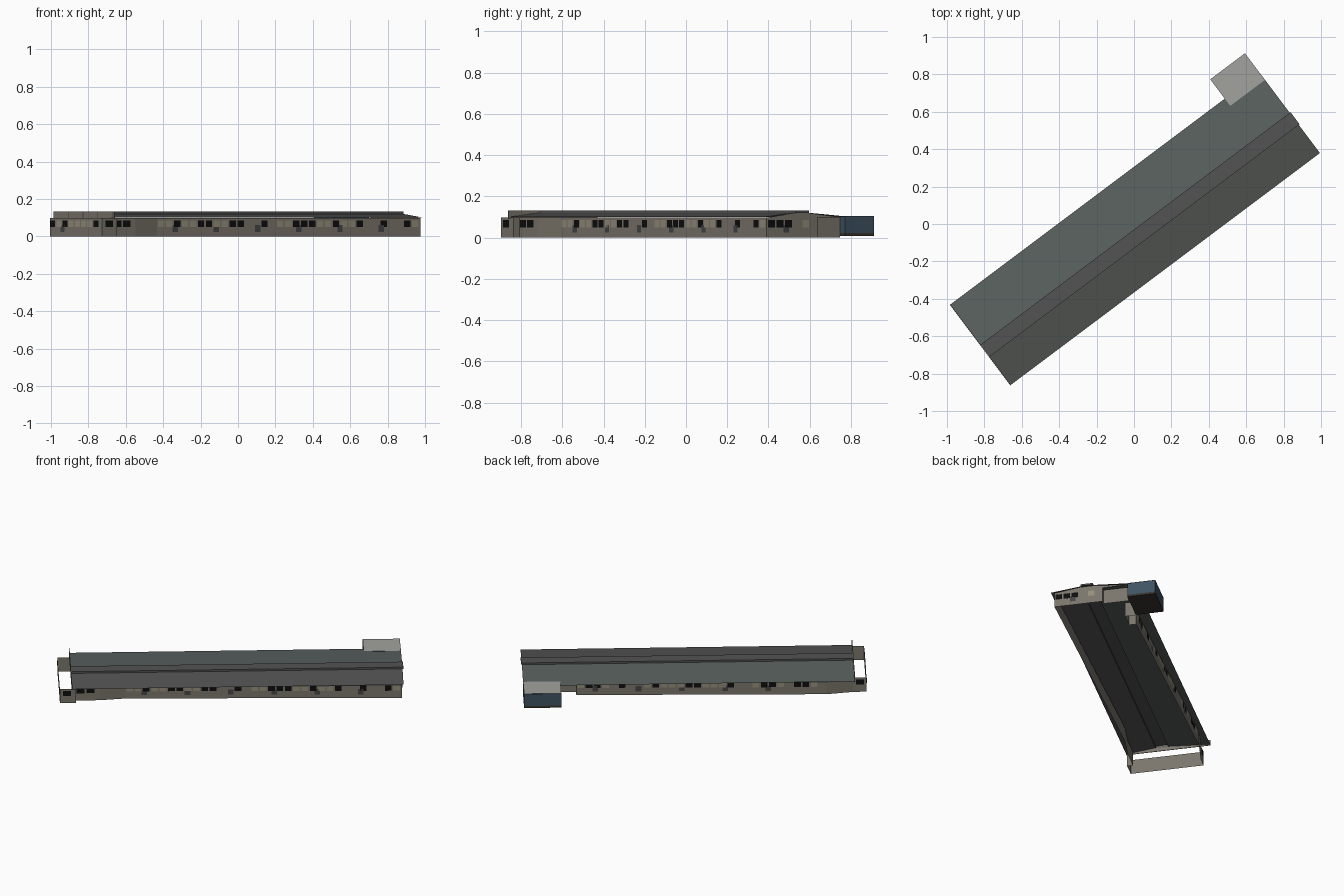
import bpy, random
from mathutils import Vector

if "Cube" in bpy.data.objects:
    bpy.data.objects.remove(bpy.data.objects["Cube"])

random.seed(4)


def mat(name, r, g, b):
    m = bpy.data.materials.new(name)
    m.diffuse_color = (r, g, b, 1)
    m.use_nodes = True
    m.node_tree.nodes["Principled BSDF"].inputs["Base Color"].default_value = m.diffuse_color
    return m


WALL = mat("wall_beige", .20, .18, .15)
GREEN = mat("roof_grey_green", .10, .12, .115)
DARK = mat("roof_grey", .085, .088, .085)
BLUE = mat("blue_panel", .05, .085, .12)
PALE = mat("pale_roof", .36, .36, .34)
GLASS = mat("black_glass", .004, .004, .004)
BLIND = mat("window_blind", .30, .27, .20)
GREY = mat("grey_vent", .06, .06, .06)
BASE = mat("brown_base", .04, .035, .03)


def place(u, v, z):
    # building axis runs along a 3-4-5 diagonal
    return (.8 * u - .6 * v, .6 * u + .8 * v, z)


def sheets(name, polys, material):
    """One object from a list of polygons given in building coordinates."""
    verts, faces = [], []
    for p in polys:
        faces.append(range(len(verts), len(verts) + len(p)))
        verts += [place(*c) for c in p]
    me = bpy.data.meshes.new(name)
    me.from_pydata(verts, [], [list(f) for f in faces])
    me.materials.append(material)
    ob = bpy.data.objects.new(name, me)
    bpy.context.collection.objects.link(ob)
    return ob


def upright(a, b, z0, z1):
    return [(*a, z0), (*b, z0), (*b, z1), (*a, z1)]


def wall(name, path, z0=0, z1=.098, material=WALL):
    return sheets(name, [upright(a, b, z0, z1) for a, b in zip(path, path[1:])], material)


def box(name, u0, u1, v0, v1, z0, z1, material, top=True, bottom=True):
    ring = [(u0, v0), (u1, v0), (u1, v1), (u0, v1)]
    polys = [upright(ring[i], ring[(i + 1) % 4], z0, z1) for i in range(4)]
    if top:
        polys.append([(*c, z1) for c in ring])
    if bottom:
        polys.append([(*c, z0) for c in reversed(ring)])
    return sheets(name, polys, material)


def panels(name, a, b, spans, z0, z1, material):
    """Thin panels just outside the wall a-b; spans are distances from a."""
    a, b = Vector(a), Vector(b)
    d = (b - a).normalized()
    n = Vector((d.y, -d.x)) * .002
    sheets(name, [upright(tuple(a + d * s + n), tuple(a + d * e + n), z0, z1)
                  for s, e in spans], material)


# Perimeter walls (counter-clockwise, open underneath)
front_a, front_b = (-.71, -.225), (1.015, -.272)
back_a, back_b = (.69, .175), (-.87, .213)
end_a, end_b = (1.015, -.272), (1.015, .035)
wall("front_wall", [(-1.12, -.282), (-1.02, -.282), (-1.02, -.245), (-.87, -.245),
                    front_a, front_b])
wall("right_end_wall", [end_a, end_b, (.985, .035), (.985, .196)])
wall("back_wall", [(.80, .196), (.80, .13), (.69, .13), back_a, back_b,
                   (-1.04, .184), (-1.12, .184)])
wall("porch_end_wall", [(-1.12, .184), (-1.12, -.282)], 0, .098)

# Roof: two thin slopes with a raised flat ridge strip
U0, U1 = -1.043, 1.023
EAVE, TOP, CAP = .100, .121, .133
VF, VR0, VR1, VB = -.293, -.104, -.024, .245
sheets("front_roof", [[(U0, VF, EAVE), (U1, VF, EAVE), (U1, VR0, TOP), (U0, VR0, TOP)]], DARK)
sheets("back_roof", [[(U0, VR1, TOP), (U1, VR1, TOP), (U1, VB, EAVE), (U0, VB, EAVE)]], GREEN)
box("ridge_cap", U0, U1 + .005, VR0, VR1, TOP, CAP, DARK, bottom=False)
sheets("right_gable", [[(1.015, -.272, .097), (1.015, .2, .097), (1.015, VR1, TOP),
                        (1.015, VR0, TOP)]], WALL)

# Straight parapet over the left end
box("left_parapet", U0 - .004, U0, VF, VB, .094, .133, WALL)
panels("parapet_mullions", (U0 - .004, VB), (U0 - .004, VF),
       [(.13 * i, .13 * i + .005) for i in range(5)], .098, .132, GREY)

# Blue store room at the back right corner
box("store_room", .79, 1.022, .196, .374, .022, .105, BLUE, top=False, bottom=False)
box("store_base", .79, 1.022, .196, .374, .008, .022, BASE, top=False)
sheets("store_roof", [[(.79, .196, .106), (1.022, .196, .106), (1.022, .374, .106),
                       (.79, .374, .106)]], PALE)


# Window rows: dark panes, drawn blinds and low vents along each long wall
def window_row(name, a, b, dark_cells, step):
    length = (Vector(b) - Vector(a)).length
    n = int(length / step)
    cells = [(i * step + .006, (i + 1) * step - .004) for i in range(n)]
    panels(name + "_dark_windows", a, b, [c for i, c in enumerate(cells) if i in dark_cells],
           .050, .085, GLASS)
    blinds = [c for i, c in enumerate(cells) if i not in dark_cells and random.random() < .7]
    panels(name + "_blind_windows", a, b, blinds, .050, .085, BLIND)
    vents = [(s, s + .035) for s in [.10 + .27 * k for k in range(int(length / .27))]]
    panels(name + "_vents", a, b, vents, .025, .062, GREY)


window_row("front", front_a, front_b, {2, 5, 6, 9, 10, 13, 17, 18, 19, 22, 25, 28, 31}, .052)
window_row("back", back_a, back_b, {1, 2, 5, 9, 13, 14, 18, 22, 23, 26, 27}, .052)
window_row("right_end", end_a, end_b, {0, 1, 2}, .052)
window_row("front_left", (-1.02, -.245), (-.87, -.245), {0, 1}, .06)
window_row("porch", (-1.12, .184), (-1.12, -.282), {0, 2, 7}, .055)
panels("porch_side_window", (-1.12, -.282), (-1.02, -.282), [(.02, .07)], .05, .085, GLASS)
panels("porch_back_window", (-1.04, .184), (-1.12, .184), [(.015, .065)], .05, .085, GLASS)
